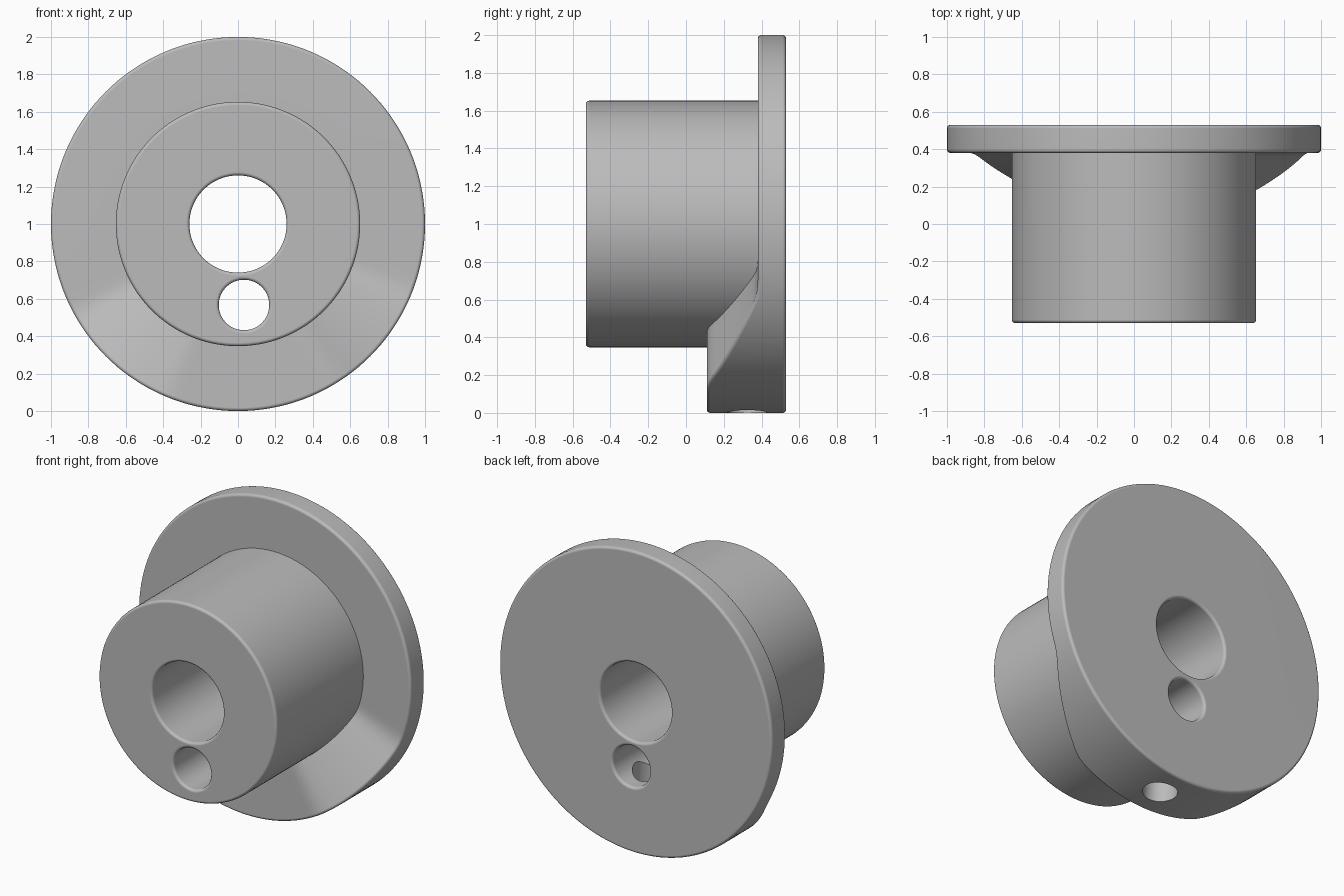
import bpy, bmesh
from math import cos, sin, pi, radians, degrees
from mathutils import Matrix

if "Cube" in bpy.data.objects:
    bpy.data.objects.remove(bpy.data.objects["Cube"])

BACK, FLANGE, WEDGE, FRONT = 0.53, 0.38, 0.11, -0.53
AXIS = radians(-86)            # direction of the thick sector
ROUND = 0.018                  # edge rounding

steel = bpy.data.materials.new("plain grey")
steel.use_nodes = True
grey = (0.5, 0.5, 0.5, 1)
steel.diffuse_color = grey
steel.node_tree.nodes["Principled BSDF"].inputs["Base Color"].default_value = grey


def fillet(r, y, a0, a1, steps=4):
    """Quarter-round points about (r, y), angles in quarter turns."""
    return [(r + ROUND * cos((a0 + (a1 - a0) * i / steps) * pi / 2),
             y + ROUND * sin((a0 + (a1 - a0) * i / steps) * pi / 2))
            for i in range(steps + 1)]


def lathe(name, profile_at, segments):
    """Sweep a (radius, y) profile about the y axis through z = 1; cap both ends."""
    bm = bmesh.new()
    rings = []
    for s in range(segments):
        a = 2 * pi * s / segments
        rings.append([bm.verts.new((r * cos(a), y, 1 + r * sin(a)))
                      for r, y in profile_at(a)])
    for s in range(segments):
        p, q = rings[s], rings[(s + 1) % segments]
        for i in range(len(p) - 1):
            bm.faces.new((p[i], p[i + 1], q[i + 1], q[i]))
    bm.faces.new([ring[0] for ring in rings])
    bm.faces.new([ring[-1] for ring in rings])
    bmesh.ops.recalc_face_normals(bm, faces=bm.faces)
    mesh = bpy.data.meshes.new(name)
    bm.to_mesh(mesh)
    bm.free()
    mesh.materials.append(steel)
    ob = bpy.data.objects.new(name, mesh)
    bpy.context.collection.objects.link(ob)
    return ob


def flange_front(a):
    """Front of the flange: thin, ramping up to the thick sector, soft at the foot."""
    off = abs((degrees(a - AXIS) + 180) % 360 - 180)
    t = (64 - off) / 36
    soft = 0.1
    if t < -soft:
        t = 0
    elif t < soft:
        t = (t + soft) ** 2 / (4 * soft)
    elif t > 1 + soft:
        t = 1
    elif t > 1 - soft:
        t = 1 - (1 + soft - t) ** 2 / (4 * soft)
    return FLANGE + (WEDGE - FLANGE) * t


def body_profile(a):
    y = flange_front(a)
    return (fillet(1 - ROUND, BACK - ROUND, 1, 0)
            + fillet(1 - ROUND, y + ROUND, 0, -1)
            + [(0.653, y)]
            + fillet(0.653 - ROUND, FRONT + ROUND, 0, -1))


def bore_profile(radius):
    """Through-hole cutter with flared, rounded mouths."""
    out = radius + ROUND
    return ([(out, BACK + 0.1)] + fillet(out, BACK - ROUND, 1, 2)
            + fillet(out, FRONT + ROUND, 2, 3) + [(out, FRONT - 0.1)])


# Flange, thick sector and hub in one turned body
body = lathe("flanged_hub", body_profile, 144)

# Main bore and the small offset bore
main_bore = lathe("main_bore_cutter", lambda a: bore_profile(0.26), 64)
pin_bore = lathe("pin_bore_cutter", lambda a: bore_profile(0.135), 48)
pin_bore.location = (0.032, 0, -0.433)

# Radial screw hole from the rim into the small bore
bm = bmesh.new()
bmesh.ops.create_cone(bm, cap_ends=True, segments=40, radius1=0.105,
                      radius2=0.105, depth=0.66,
                      matrix=Matrix.Rotation(pi / 2 - AXIS, 4, 'Y'))
mesh = bpy.data.meshes.new("screw_hole_cutter")
bm.to_mesh(mesh)
bm.free()
mesh.materials.append(steel)
screw_hole = bpy.data.objects.new("screw_hole_cutter", mesh)
screw_hole.location = (0.77 * cos(AXIS), 0.325, 1 + 0.77 * sin(AXIS))
bpy.context.collection.objects.link(screw_hole)

# Cut the holes, then discard the cutters
bpy.context.view_layer.objects.active = body
body.select_set(True)
for cutter in (main_bore, pin_bore, screw_hole):
    cutter.hide_render = True
    cut = body.modifiers.new("cut", 'BOOLEAN')
    cut.operation = 'DIFFERENCE'
    cut.solver = 'EXACT'
    cut.object = cutter
    bpy.ops.object.modifier_apply(modifier=cut.name)
    bpy.data.objects.remove(cutter)

bpy.ops.object.shade_smooth_by_angle(angle=radians(35))
shading = body.modifiers.new("even_shading", 'WEIGHTED_NORMAL')
shading.keep_sharp = True
